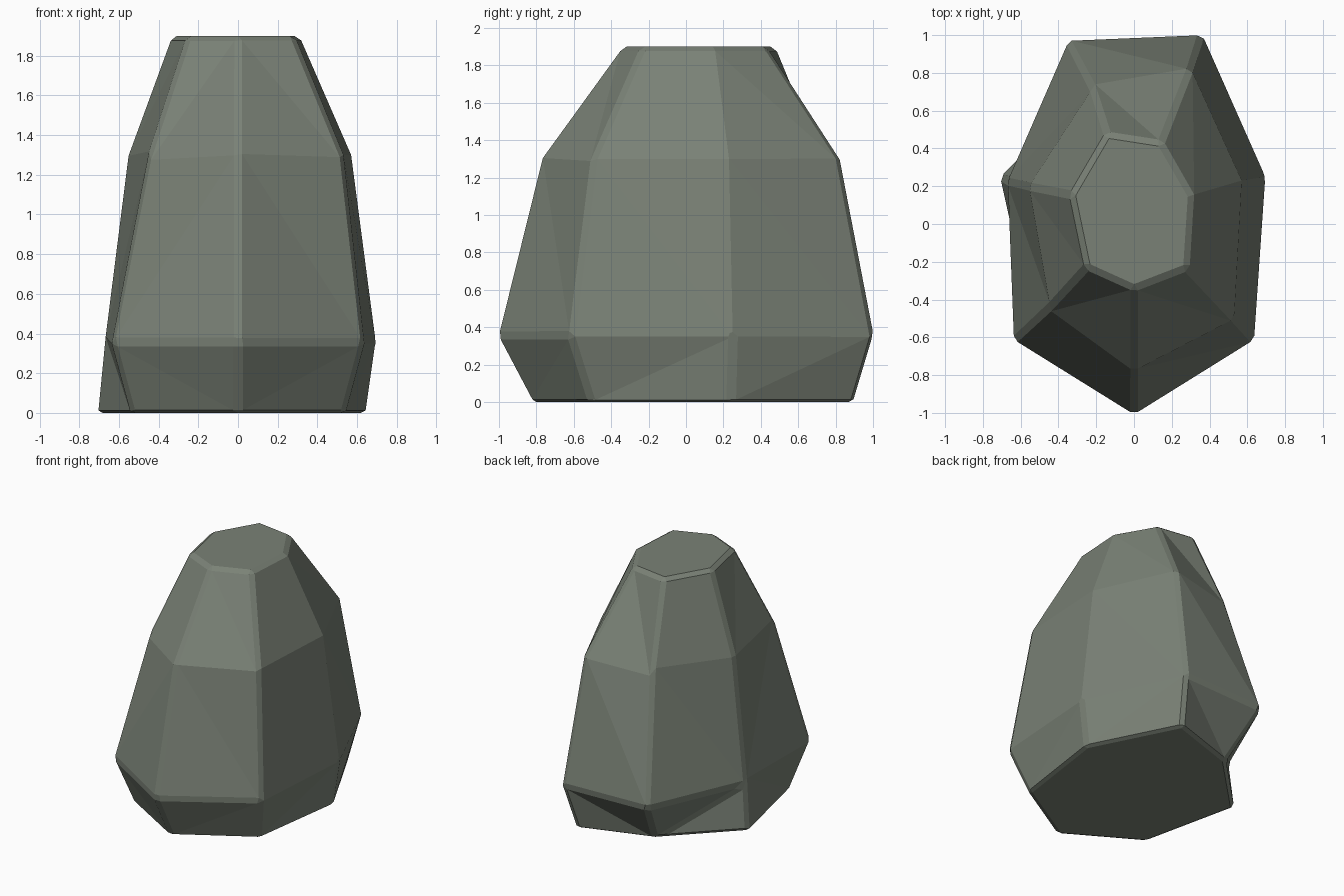
import bpy, bmesh

if "Cube" in bpy.data.objects:
    bpy.data.objects.remove(bpy.data.objects["Cube"])

stone = bpy.data.materials.new("grey_green_stone")
stone.diffuse_color = (0.195, 0.222, 0.182, 1)
stone.use_nodes = True
stone.node_tree.nodes["Principled BSDF"].inputs["Base Color"].default_value = stone.diffuse_color

# Seven-sided cross-sections, counter-clockwise from the front corner
rings = [
    (0.00, [(0, -.83), (.54, -.51), (.645, .24), (.31, .90), (-.24, .72), (-.71, .25), (-.54, -.51)]),
    (0.35, [(0, -1.015), (.635, -.62), (.695, .25), (.36, 1.005), (-.35, .975), (-.675, .23), (-.635, -.62)]),
    (1.30, [(0, -.78), (.53, -.50), (.57, .23), (.30, .825), (-.22, .725), (-.555, .20), (-.45, -.445)]),
    (1.90, [(0, -.345), (.285, -.235), (.31, .15), (.145, .435), (-.145, .48), (-.335, .155), (-.255, -.23)]),
]
# Facet diagonals for each band: "/" rises counter-clockwise, "b" falls
diagonals = ["///b/bb", "bbbbb//", "bbbbb//"]

bm = bmesh.new()
loops = [[bm.verts.new((x, y, z)) for x, y in pts] for z, pts in rings]
n = len(loops[0])

# Side facets
for lower, upper, diag in zip(loops, loops[1:], diagonals):
    for i in range(n):
        j = (i + 1) % n
        a, b, c, d = lower[i], lower[j], upper[j], upper[i]
        tris = [(a, b, c), (a, c, d)] if diag[i] == "/" else [(a, b, d), (b, c, d)]
        for t in tris:
            bm.faces.new(t)

# Flat base and top
bm.faces.new(loops[0][::-1])
bm.faces.new(loops[-1])

mesh = bpy.data.meshes.new("boulder")
bm.to_mesh(mesh)
bm.free()
mesh.materials.append(stone)
boulder = bpy.data.objects.new("boulder", mesh)
bpy.context.collection.objects.link(boulder)

# Small chipped edges on the sharper corners
bevel = boulder.modifiers.new("chipped_edges", "BEVEL")
bevel.width = 0.025
bevel.segments = 1
bevel.limit_method = "ANGLE"
bevel.angle_limit = 0.52
